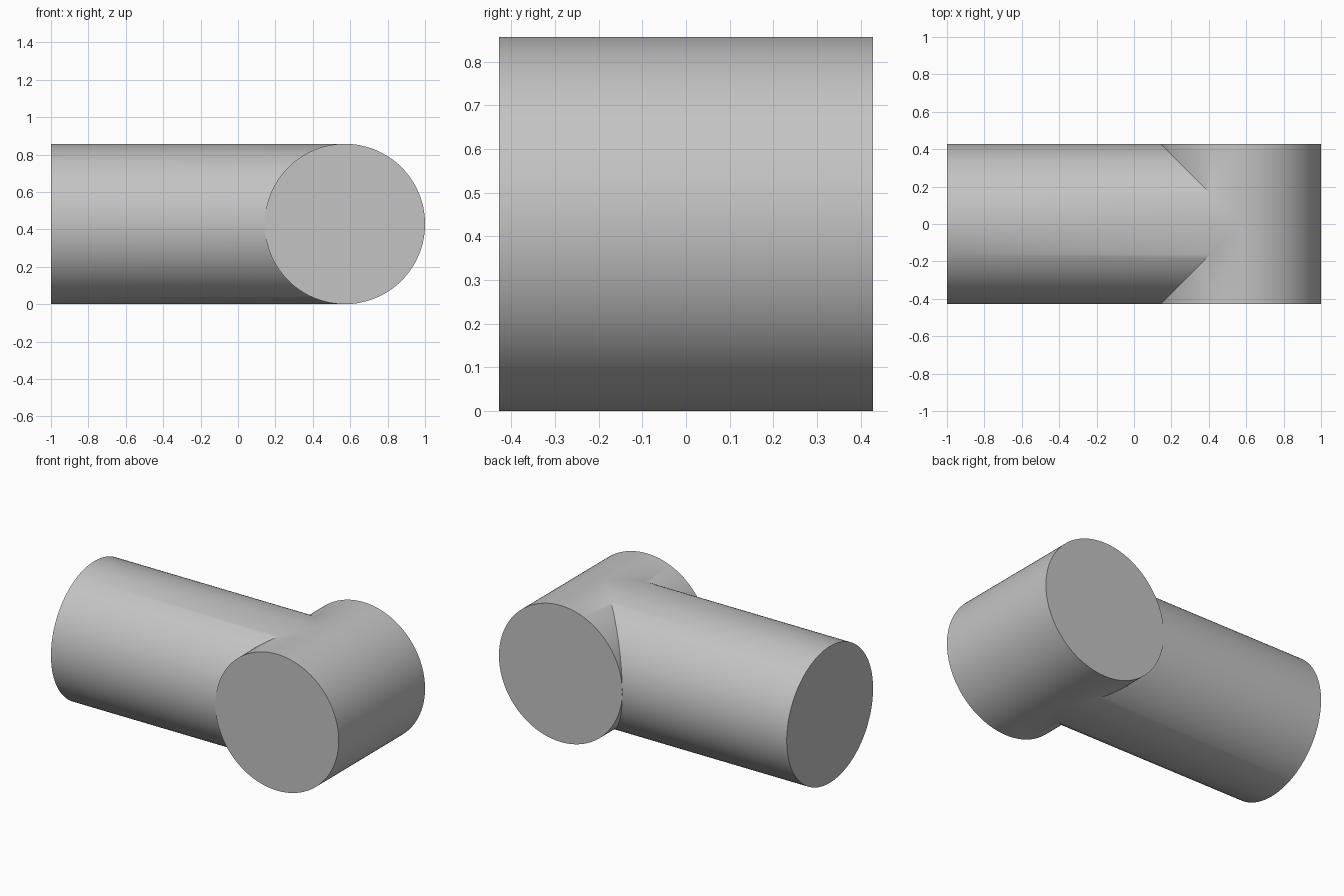
import bpy
import bmesh
from math import cos, sin, radians, tau

cube = bpy.data.objects.get("Cube")
if cube:
    bpy.data.objects.remove(cube, do_unlink=True)

RADIUS = 3 / 7            # both tubes share one radius
CENTRE_X = 1 - RADIUS     # axis of the crossbar
SEGMENTS = 128
ANGLES = [tau * i / SEGMENTS for i in range(SEGMENTS)]

bm = bmesh.new()


def ring(point):
    """One vertex per angle, placed by point(cosine, sine)."""
    return [bm.verts.new(point(RADIUS * cos(a), RADIUS * sin(a))) for a in ANGLES]


def tube(outer, inner):
    """Capped tube wall from an outer end ring to an inner seam ring."""
    for i in range(SEGMENTS):
        j = (i + 1) % SEGMENTS
        bm.faces.new((outer[i], outer[j], inner[j], inner[i]))
    bm.faces.new(outer)


# Long stem along x, mitred where it meets the crossbar
tube(ring(lambda c, s: (-1, c, RADIUS + s)),
     ring(lambda c, s: (CENTRE_X - abs(c), c, RADIUS + s)))

# Crossbar along y, in two halves with a notch on the stem side
for side in (-1, 1):
    tube(ring(lambda c, s: (CENTRE_X + c, side * RADIUS, RADIUS + s)),
         ring(lambda c, s: (CENTRE_X + c, side * max(0, -c), RADIUS + s)))

# Weld the seams into one closed solid
bmesh.ops.remove_doubles(bm, verts=bm.verts, dist=0.00005)
bmesh.ops.recalc_face_normals(bm, faces=bm.faces)
mesh = bpy.data.meshes.new("tee_joint")
bm.to_mesh(mesh)
bm.free()

tee = bpy.data.objects.new("tee_joint", mesh)
bpy.context.collection.objects.link(tee)

# Plain grey
grey = bpy.data.materials.new("light_grey")
grey.use_nodes = True
colour = (0.55, 0.55, 0.55, 1)
grey.diffuse_color = colour
grey.node_tree.nodes["Principled BSDF"].inputs["Base Color"].default_value = colour
mesh.materials.append(grey)

# Smooth walls, sharp rims and mitre
bpy.ops.object.select_all(action="DESELECT")
tee.select_set(True)
bpy.context.view_layer.objects.active = tee
bpy.ops.object.shade_smooth_by_angle(angle=radians(30))
